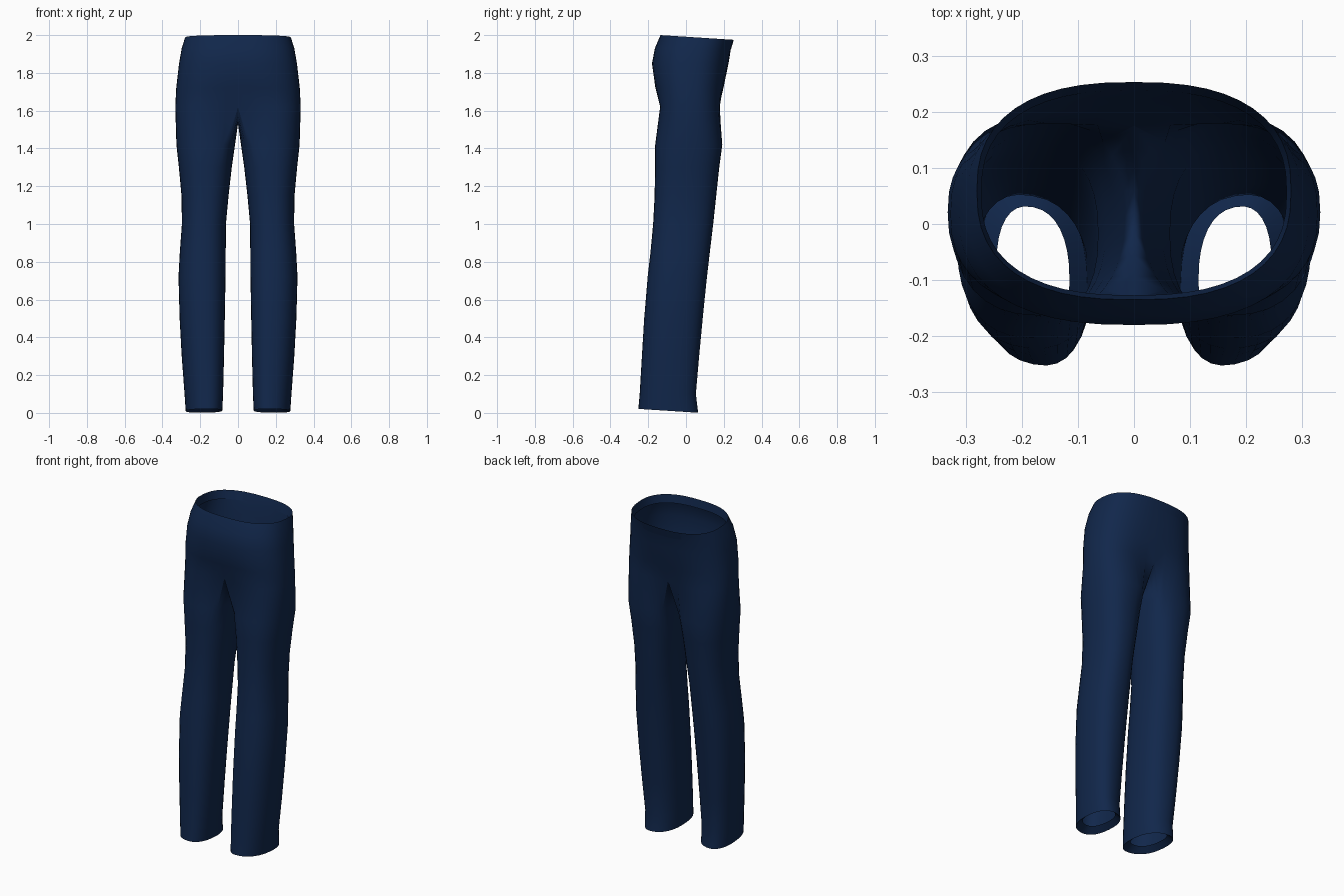
import bpy
import bmesh
from math import sin, cos, pi, radians

cube = bpy.data.objects.get("Cube")
if cube:
    bpy.data.objects.remove(cube, do_unlink=True)

SIDES = 32            # points around a leg
INNER = SIDES // 8    # points each side of the inseam that form the crotch curve


def power(value, exponent):
    """Signed power, used to square off an ellipse."""
    return abs(value) ** exponent * (1 if value >= 0 else -1)


def make_material(name, colour):
    mat = bpy.data.materials.new(name)
    mat.use_nodes = True
    mat.diffuse_color = (*colour, 1)
    shader = mat.node_tree.nodes["Principled BSDF"]
    shader.inputs["Base Color"].default_value = (*colour, 1)
    shader.inputs["Roughness"].default_value = 0.9
    return mat


def pelvis_arc(height, width, front, back, pinch, tilt=0.0):
    """Half outline from the front centre, round the hip, to the back centre."""
    middle, depth = (front + back) / 2, (back - front) / 2
    steps = SIDES - 2 * INNER
    points = []
    for i in range(steps + 1):
        s = pi * i / steps
        x = width * power(sin(s), 0.8) if 0 < i < steps else 0.0
        y = middle - depth * power(cos(s), 0.8)
        y += pinch * power(cos(s), 9)
        share = (y - front) / (back - front)
        points.append((x, y, height - tilt * share))
    return points


def crotch_curve(start, end, drop):
    """Points under the body, from the back centre forward to the front centre."""
    points = []
    for i in range(1, 2 * INNER):
        u = i / INNER - 1
        y = start[1] + (end[1] - start[1]) * (u + 1) / 2
        points.append((0.0, y, start[2] - drop * (1 - u * u)))
    return points


def leg_ring(height, inside, outside, front, back, skew, tilt=0.0):
    """Closed leg outline, in the same order as a hip arc plus crotch curve."""
    cx, cy = (inside + outside) / 2, (front + back) / 2
    rx, ry = (outside - inside) / 2, (back - front) / 2
    points = []
    for i in range(SIDES):
        t = 2 * pi * (i + INNER) / SIDES
        x = cx - rx * power(cos(t), 0.85)
        y = cy - ry * power(sin(t), 0.85) + skew * (x - cx)
        points.append((x, y, height - tilt * (y - cy) / ry))
    return points


def bridge(bm, upper, lower, closed):
    """Quads between two rows of vertices."""
    count = len(upper)
    for i in range(count if closed else count - 1):
        j = (i + 1) % count
        bm.faces.new((upper[i], lower[i], lower[j], upper[j]))


# Hips: height, half width, front, back, centre crease
hips = [
    (1.93, 0.298, -0.165, 0.238, 0.0),
    (1.85, 0.312, -0.18, 0.225, 0.0),
    (1.72, 0.327, -0.172, 0.208, 0.01),
    (1.62, 0.332, -0.163, 0.205, 0.03),
]
# Legs: height, inside, outside, front, back, skew
legs = [
    (1.42, 0.016, 0.326, -0.163, 0.192, 0.0),
    (1.3, 0.033, 0.313, -0.164, 0.176, 0.0),
    (1.15, 0.05, 0.299, -0.166, 0.16, 0.0),
    (1.0, 0.064, 0.297, -0.174, 0.144, 0.02),
    (0.85, 0.065, 0.308, -0.188, 0.126, 0.04),
    (0.72, 0.066, 0.315, -0.203, 0.111, 0.06),
    (0.5, 0.07, 0.309, -0.221, 0.088, 0.1),
    (0.3, 0.074, 0.298, -0.232, 0.068, 0.14),
    (0.1, 0.079, 0.283, -0.243, 0.05, 0.18),
]

bm = bmesh.new()


def add_row(points):
    return [bm.verts.new(p) for p in points]


# Waist with a narrow turned-in edge
waist_lip = add_row(pelvis_arc(1.95, 0.272, -0.127, 0.238, 0.0, 0.025))
row = add_row(pelvis_arc(2.0, 0.28, -0.135, 0.253, 0.0, 0.025))
bridge(bm, waist_lip, row, False)

# Hips
for hip in hips:
    arc = pelvis_arc(*hip)
    next_row = add_row(arc)
    bridge(bm, row, next_row, False)
    row = next_row

# Leg, starting from the lowest hip row closed by the crotch curve
row = row + add_row(crotch_curve(arc[-1], arc[0], 0.09))
for leg in legs:
    next_row = add_row(leg_ring(*leg))
    bridge(bm, row, next_row, True)
    row = next_row

# Hem and its turned-in edge
hem = add_row(leg_ring(0.011, 0.083, 0.277, -0.25, 0.062, 0.2, 0.01))
bridge(bm, row, hem, True)
hem_lip = add_row(leg_ring(0.04, 0.115, 0.245, -0.205, 0.03, 0.2, 0.01))
bridge(bm, hem, hem_lip, True)

bmesh.ops.recalc_face_normals(bm, faces=bm.faces)
# Outer cloth must face away from the body
bm.faces.ensure_lookup_table()
side = max(bm.faces, key=lambda f: f.calc_center_median().x)
if side.normal.x < 0:
    bmesh.ops.reverse_faces(bm, faces=bm.faces)

mesh = bpy.data.meshes.new("trousers")
bm.to_mesh(mesh)
bm.free()
mesh.materials.append(make_material("navy cloth", (0.0055, 0.02, 0.07)))

trousers = bpy.data.objects.new("trousers", mesh)
bpy.context.collection.objects.link(trousers)
mirror = trousers.modifiers.new("mirror", 'MIRROR')
mirror.use_axis[0] = True
mirror.use_clip = True
mirror.merge_threshold = 0.001

bpy.context.view_layer.objects.active = trousers
trousers.select_set(True)
bpy.ops.object.shade_smooth_by_angle(angle=radians(50))
